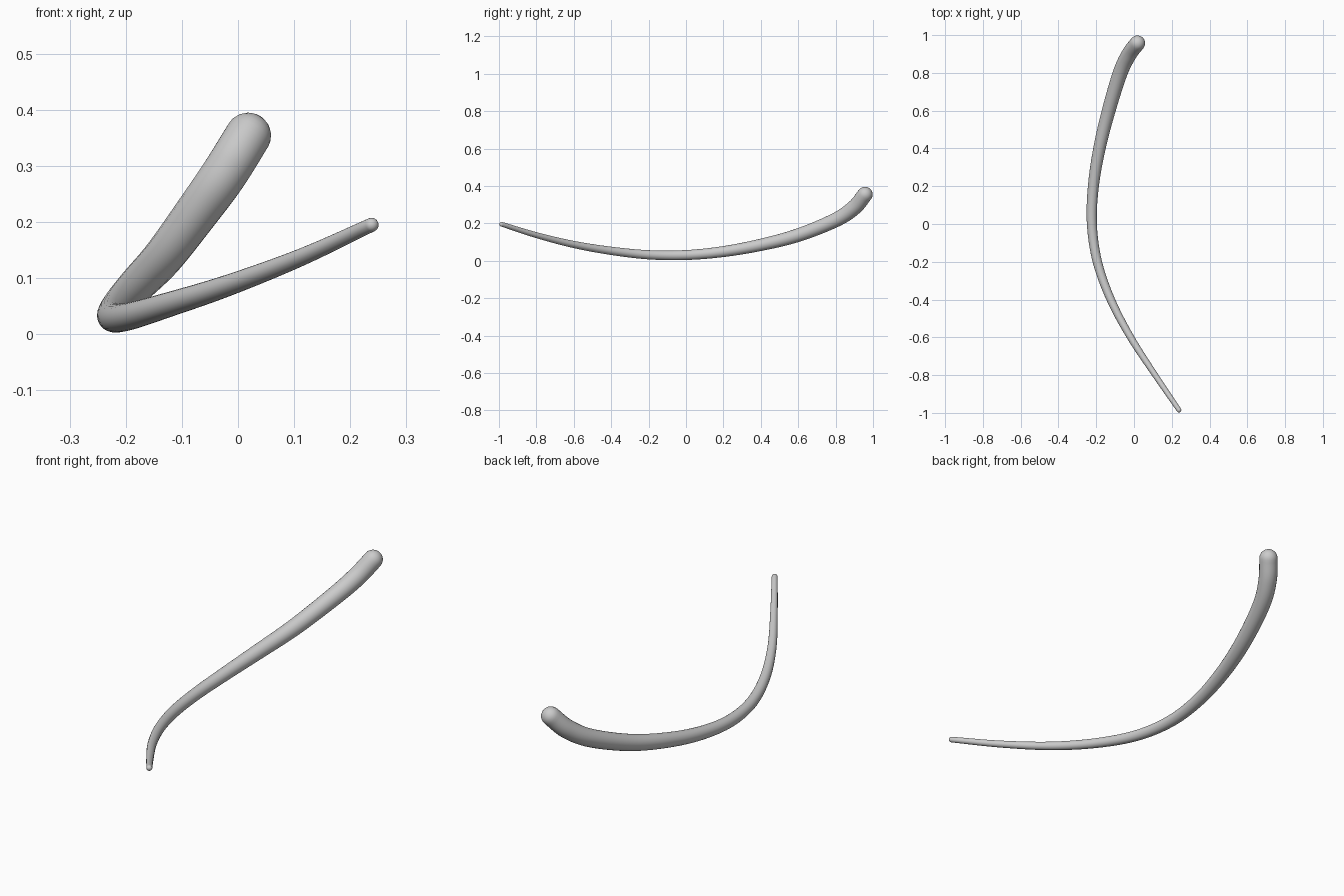
import bpy, bmesh, math
from mathutils import Vector

if "Cube" in bpy.data.objects:
    bpy.data.objects.remove(bpy.data.objects["Cube"])

# Centre line of the curved rod: x, y, z, radius (thin end to thick end)
PATH = [Vector(p) for p in [
    (0.238, -0.985, 0.195, 0.0125), (0.112, -0.8, 0.137, 0.0155),
    (-0.018, -0.6, 0.087, 0.019), (-0.123, -0.4, 0.053, 0.022),
    (-0.194, -0.2, 0.032, 0.0245), (-0.223, 0.0, 0.0305, 0.0265),
    (-0.215, 0.2, 0.049, 0.029), (-0.183, 0.4, 0.085, 0.0325),
    (-0.134, 0.6, 0.137, 0.036), (-0.073, 0.8, 0.218, 0.039),
    (-0.025, 0.9, 0.285, 0.041), (0.018, 0.957, 0.354, 0.041)]]
SIDES, STEPS, CAP = 24, 8, 6


def smooth_path(points):
    """Catmull-Rom interpolation of position and radius."""
    pts = [2 * points[0] - points[1]] + points + [2 * points[-1] - points[-2]]
    out = []
    for i in range(1, len(pts) - 2):
        a, b, c, d = pts[i - 1:i + 3]
        for s in range(STEPS):
            t = s / STEPS
            out.append(0.5 * (2 * b + (c - a) * t + (2 * a - 5 * b + 4 * c - d) * t * t
                              + (3 * b - a - 3 * c + d) * t ** 3))
    return out + [points[-1]]


samples = smooth_path(PATH)
pos = [p.to_3d() for p in samples]
rad = [p.w for p in samples]
n = len(pos)
tan = [(pos[min(i + 1, n - 1)] - pos[max(i - 1, 0)]).normalized() for i in range(n)]

# Rings along the rod, with hemispherical rounding at both ends
rings = []
for k in range(1, CAP):
    a = math.pi / 2 * k / CAP
    rings.append((pos[0] - tan[0] * rad[0] * math.cos(a), tan[0], rad[0] * math.sin(a)))
rings += list(zip(pos, tan, rad))
for k in range(CAP - 1, 0, -1):
    a = math.pi / 2 * k / CAP
    rings.append((pos[-1] + tan[-1] * rad[-1] * math.cos(a), tan[-1], rad[-1] * math.sin(a)))

bm = bmesh.new()
loops = []
normal = Vector((0, 0, 1))
for centre, t, r in rings:
    normal = (normal - t * normal.dot(t)).normalized()
    side = t.cross(normal)
    loops.append([bm.verts.new(centre + r * (math.cos(a) * normal + math.sin(a) * side))
                  for a in (2 * math.pi * j / SIDES for j in range(SIDES))])
for lo, hi in zip(loops, loops[1:]):
    for j in range(SIDES):
        k = (j + 1) % SIDES
        bm.faces.new((lo[j], lo[k], hi[k], hi[j]))

# End tips
start = bm.verts.new(pos[0] - tan[0] * rad[0])
end = bm.verts.new(pos[-1] + tan[-1] * rad[-1])
for j in range(SIDES):
    k = (j + 1) % SIDES
    bm.faces.new((start, loops[0][k], loops[0][j]))
    bm.faces.new((end, loops[-1][j], loops[-1][k]))
bmesh.ops.recalc_face_normals(bm, faces=bm.faces)
for f in bm.faces:
    f.smooth = True

mesh = bpy.data.meshes.new("curved_rod")
bm.to_mesh(mesh)
bm.free()
bpy.context.collection.objects.link(bpy.data.objects.new("curved_rod", mesh))
